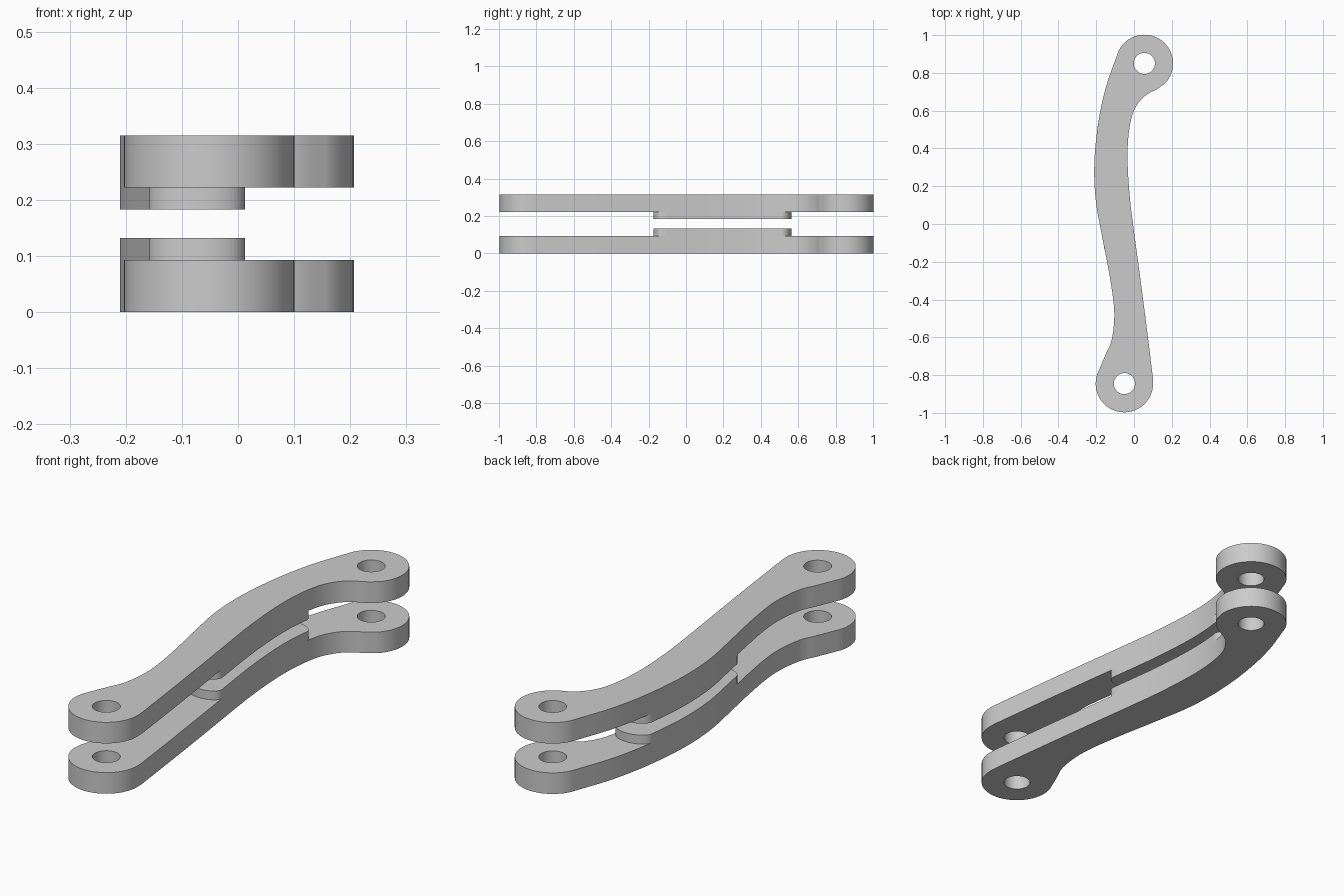
import bpy
import math
from mathutils import Vector

cube = bpy.data.objects.get("Cube")
if cube:
    bpy.data.objects.remove(cube, do_unlink=True)

grey = bpy.data.materials.new("plain grey")
grey.use_nodes = True
grey.diffuse_color = (0.6, 0.6, 0.6, 1)
grey.node_tree.nodes["Principled BSDF"].inputs["Base Color"].default_value = (0.6, 0.6, 0.6, 1)

HEIGHT, PLATE, PAD = 0.315, 0.093, 0.039
BACK_EYE, FRONT_EYE = Vector((0.055, 0.85)), Vector((-0.051, -0.845))
EYE_R, HOLE_R = 0.152, 0.056


def arc(centre, radius, start, end, n):
    angles = [math.radians(start + (end - start) * i / n) for i in range(n + 1)]
    return [centre + radius * Vector((math.cos(a), math.sin(a))) for a in angles]


def smooth(points, n=8):
    """Catmull-Rom curve through the points."""
    p = [Vector(q) for q in points]
    p = [2 * p[0] - p[1]] + p + [2 * p[-1] - p[-2]]
    out = []
    for a, b, c, d in zip(p, p[1:], p[2:], p[3:]):
        for i in range(n):
            t = i / n
            out.append(0.5 * (2 * b + (c - a) * t + (2 * a - 5 * b + 4 * c - d) * t * t
                              + (3 * b - a - 3 * c + d) * t ** 3))
    return out + [p[-2]]


# Long edges of the arm: left one runs back to front, right one front to back
left_rail = smooth([(-0.086, 0.905), (-0.15, 0.72), (-0.19, 0.53), (-0.21, 0.32),
                    (-0.203, 0.13), (-0.172, -0.05), (-0.137, -0.23), (-0.11, -0.4),
                    (-0.105, -0.51), (-0.12, -0.62), (-0.15, -0.69), (-0.186, -0.775)])
right_rail = smooth([(0.1, -0.815), (0.07, -0.57), (0.035, -0.3), (0.0, -0.04),
                     (-0.022, 0.14), (-0.034, 0.33), (-0.029, 0.47), (-0.008, 0.58),
                     (0.03, 0.65), (0.075, 0.69), (0.12, 0.713), (0.162, 0.742)])

# Whole arm outline with round ends
outline = (left_rail + arc(FRONT_EYE, EYE_R, 155, 371, 36)[1:-1]
           + right_rail + arc(BACK_EYE, EYE_R, -44, 159, 36)[1:-1])
holes = [arc(c, HOLE_R, 0, 350, 35) for c in (BACK_EYE, FRONT_EYE)]


def round_cap(a, b, depth, n=14):
    """Half-ellipse bulging out to the right of the way from a to b."""
    mid, half = (a + b) / 2, (b - a) / 2
    out = Vector((half.y, -half.x)).normalized() * depth
    return [mid - half * math.cos(math.pi * i / n) + out * math.sin(math.pi * i / n)
            for i in range(1, n)]


# Raised pad: middle stretch of the arm with bulged ends
pad_left = [p for p in left_rail if -0.135 < p.y < 0.52]
pad_right = [p for p in right_rail if -0.135 < p.y < 0.52]
pad = (pad_left + round_cap(pad_left[-1], pad_right[0], 0.05)
       + pad_right + round_cap(pad_right[-1], pad_left[0], 0.055))


def slab(name, loops, bottom, thickness):
    """Flat solid from closed loops; inner loops become holes."""
    curve = bpy.data.curves.new(name, 'CURVE')
    curve.dimensions = '2D'
    curve.fill_mode = 'BOTH'
    curve.extrude = thickness / 2
    for loop in loops:
        spline = curve.splines.new('POLY')
        spline.points.add(len(loop) - 1)
        for point, co in zip(spline.points, loop):
            point.co = (co.x, co.y, 0, 1)
        spline.use_cyclic_u = True
    obj = bpy.data.objects.new(name, curve)
    bpy.context.collection.objects.link(obj)
    obj.location.z = bottom + thickness / 2
    bpy.ops.object.select_all(action='DESELECT')
    obj.select_set(True)
    bpy.context.view_layer.objects.active = obj
    bpy.ops.object.convert(target='MESH')
    obj = bpy.context.view_layer.objects.active
    # Weld caps to walls and face everything outward
    bpy.ops.object.mode_set(mode='EDIT')
    bpy.ops.mesh.select_all(action='SELECT')
    bpy.ops.mesh.remove_doubles(threshold=0.0001)
    bpy.ops.mesh.normals_make_consistent(inside=False)
    bpy.ops.object.mode_set(mode='OBJECT')
    bpy.ops.object.shade_smooth_by_angle(angle=math.radians(30))
    obj.data.materials.clear()
    obj.data.materials.append(grey)


# Two facing links, pads turned towards each other
slab("lower_link", [outline] + holes, 0, PLATE)
slab("lower_pad", [pad], PLATE, PAD)
slab("upper_pad", [pad], HEIGHT - PLATE - PAD, PAD)
slab("upper_link", [outline] + holes, HEIGHT - PLATE, PLATE)
